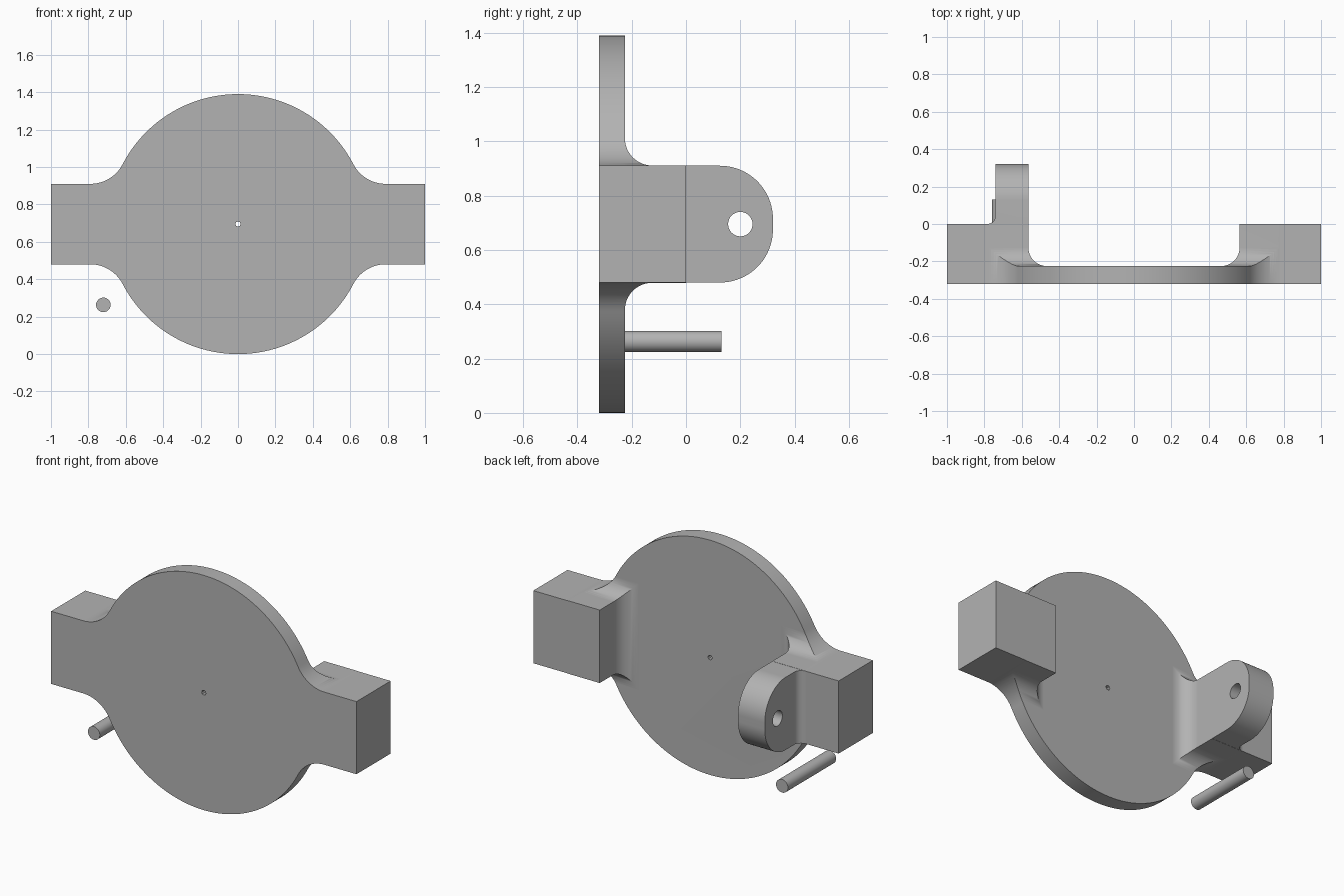
import bpy
import bmesh
from math import sin, cos, pi, sqrt, atan2, radians

if "Cube" in bpy.data.objects:
    bpy.data.objects.remove(bpy.data.objects["Cube"], do_unlink=True)

# Main dimensions
MID = 0.695                    # height of the disc centre, also its radius
FRONT, FACE, BACK = -0.32, -0.225, 0.0
ARM_HALF, ARM_IN = 0.215, 0.565
BLEND = 0.1                    # fillet between disc and arm
PIN_X, PIN_Z = -0.72, 0.263

grey = bpy.data.materials.new("plain grey")
grey.use_nodes = True
grey.diffuse_color = (0.45, 0.45, 0.45, 1)
grey.node_tree.nodes["Principled BSDF"].inputs["Base Color"].default_value = grey.diffuse_color


def loft(name, rings):
    """Solid through rings of equal point count, capped at both ends."""
    bm = bmesh.new()
    loops = [[bm.verts.new(p) for p in ring] for ring in rings]
    n = len(loops[0])
    for a, b in zip(loops, loops[1:]):
        for i in range(n):
            j = (i + 1) % n
            bm.faces.new((a[i], a[j], b[j], b[i]))
    bm.faces.new(loops[0])
    bm.faces.new(loops[-1])
    bmesh.ops.recalc_face_normals(bm, faces=bm.faces)
    mesh = bpy.data.meshes.new(name)
    bm.to_mesh(mesh)
    bm.free()
    mesh.materials.append(grey)
    obj = bpy.data.objects.new(name, mesh)
    bpy.context.collection.objects.link(obj)
    return obj


def prism(name, pts, axis, a, b):
    """Extrude a 2D profile along the given axis from a to b."""
    def place(p, d):
        q = list(p)
        q.insert("xyz".index(axis), d)
        return q
    return loft(name, [[place(p, d) for p in pts] for d in (a, b)])


def arc(cx, cy, r, a, b, steps):
    angles = [a + (b - a) * i / steps for i in range(steps + 1)]
    return [(cx + r * cos(t), cy + r * sin(t)) for t in angles]


def circle(cx, cy, r, steps):
    return arc(cx, cy, r, 0, 2 * pi, steps)[:-1]


def activate(obj):
    bpy.ops.object.select_all(action="DESELECT")
    obj.select_set(True)
    bpy.context.view_layer.objects.active = obj


def combine(obj, other, operation):
    activate(obj)
    mod = obj.modifiers.new("combine", "BOOLEAN")
    mod.operation, mod.solver, mod.object = operation, "EXACT", other
    bpy.ops.object.modifier_apply(modifier=mod.name)
    bpy.data.objects.remove(other, do_unlink=True)


def finish(obj):
    activate(obj)
    bpy.ops.object.shade_smooth_by_angle(angle=radians(30))
    mod = obj.modifiers.new("even shading", "WEIGHTED_NORMAL")
    mod.keep_sharp = True


# Outline: disc flowing into both arms, one quarter mirrored four ways
neck_x, neck_r = 0.79, 0.195
neck_z = ARM_HALF + neck_r
lean = atan2(neck_z, neck_x)
quarter = [(1, ARM_HALF)]
quarter += arc(neck_x, neck_z, neck_r, -pi / 2, lean - pi, 16)
quarter += arc(0, 0, MID, lean, pi / 2, 36)[1:]
half = quarter + [(-x, z) for x, z in quarter[-2::-1]]
half += [(-x, -z) for x, z in half[:-1]] + [(-half[-1][0], -half[-1][1])]
outline = [(x, z + MID) for x, z in half]

# Arm blocks flaring into a slab, then trimmed by the outline
slab = [(-1.1, -0.1), (1.1, -0.1), (1.1, 1.5), (-1.1, 1.5)]
body = prism("disc_with_arms", slab, "y", FRONT - 0.05, FACE)
levels = [(FACE - 0.05, BLEND)]
for i in range(13):
    t = pi / 2 * i / 12
    levels.append((FACE + BLEND * (1 - cos(t)), BLEND * (1 - sin(t))))
levels.append((BACK + 0.05, 0))
for side in (-1, 1):
    rings = []
    for y, flare in levels:
        inner, h = ARM_IN - flare, ARM_HALF + 0.001 + flare
        rings.append([(side * x, y, MID + z) for x, z in
                      ((inner, -h), (1.1, -h), (1.1, h), (inner, h))])
    combine(body, loft("arm", rings), "UNION")
combine(body, prism("outline", outline, "y", FRONT, BACK), "INTERSECT")
combine(body, prism("centre_hole", circle(0, MID, 0.014, 8), "y", -1, 1), "DIFFERENCE")
finish(body)

# Lug on the right arm: plan with a small root fillet, rounded tip, pivot hole
tip, lug_out, root = 0.32, -0.74, 0.045
plan = [(-ARM_IN, BACK), (-ARM_IN, tip + 0.1), (lug_out, tip + 0.1)]
plan += arc(lug_out - root, BACK + root, root, 0, -pi / 2, 8)
lug = prism("pivot_lug", plan, "z", 0, 1.5)
r = 0.195
side_view = [(-0.1, MID - ARM_HALF)]
side_view += arc(tip - r, MID - ARM_HALF + r, r, -pi / 2, 0, 20)
side_view += arc(tip - r, MID + ARM_HALF - r, r, 0, pi / 2, 20)
side_view += [(-0.1, MID + ARM_HALF)]
combine(lug, prism("lug_side", side_view, "x", -1, 0), "INTERSECT")
combine(lug, prism("pivot_hole", circle(0.2, MID, 0.045, 32), "x", -1, 0), "DIFFERENCE")
finish(lug)

# Loose pivot pin
finish(prism("pivot_pin", circle(PIN_X, PIN_Z, 0.039, 32), "y", FRONT, 0.13))
